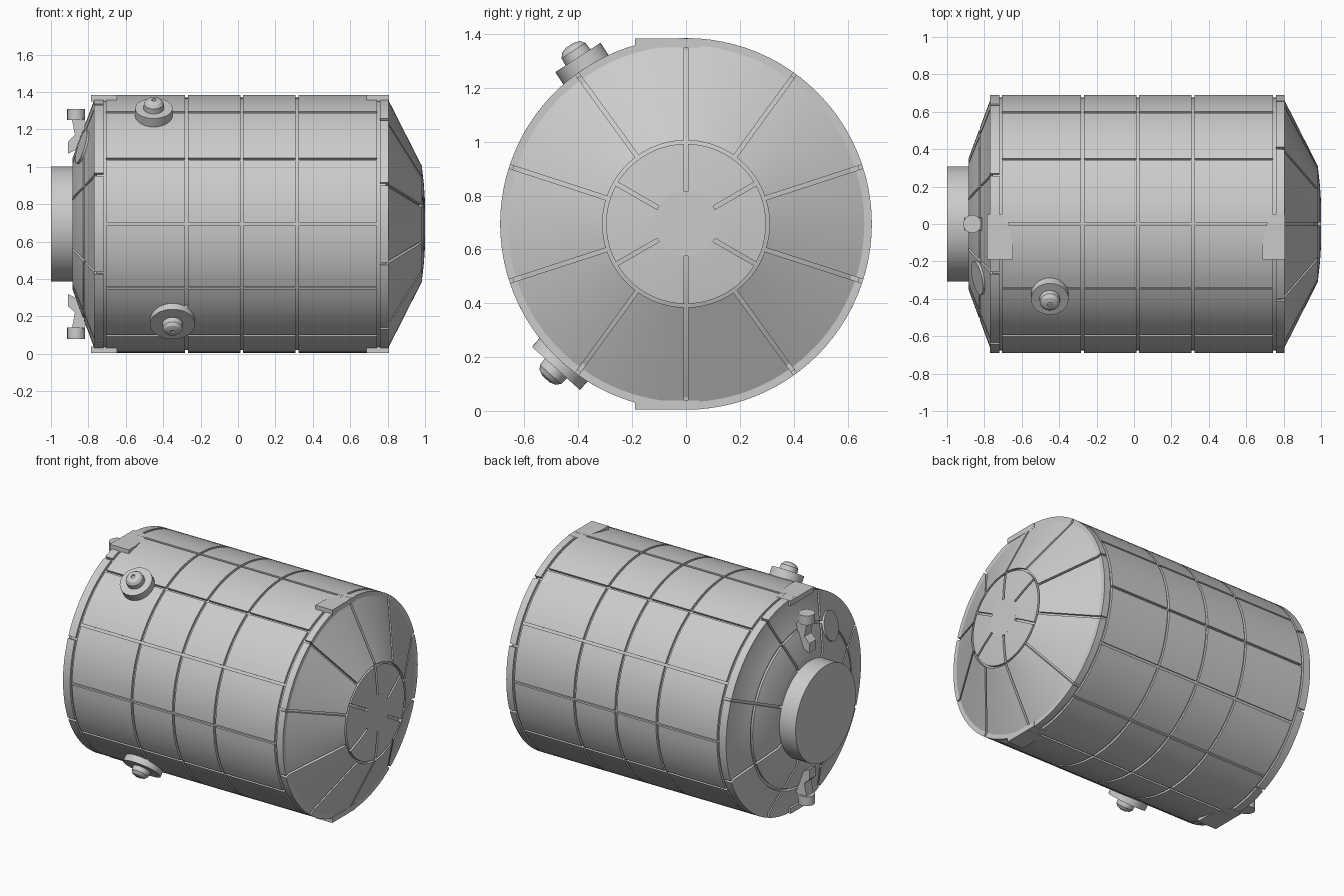
import bpy, bmesh, math
from mathutils import Vector, Matrix

if "Cube" in bpy.data.objects:
    bpy.data.objects.remove(bpy.data.objects["Cube"])

CZ = 0.695      # height of the module axis
GAP = 0.015     # seam width between hull panels
AXIS = Matrix.Translation((0, 0, CZ)) @ Matrix.Rotation(math.pi / 2, 4, 'Y')


def finish(name, bm):
    bmesh.ops.remove_doubles(bm, verts=bm.verts, dist=1e-6)
    bmesh.ops.recalc_face_normals(bm, faces=bm.faces)
    me = bpy.data.meshes.new(name)
    bm.to_mesh(me)
    bm.free()
    ob = bpy.data.objects.new(name, me)
    bpy.context.collection.objects.link(ob)
    return ob


def lathe(name, prof, mat, n=48):
    """Revolve (height, radius) points about local z, then place by mat."""
    bm = bmesh.new()
    vs = [bm.verts.new((r, 0, h)) for h, r in prof]
    es = [bm.edges.new(p) for p in zip(vs, vs[1:])]
    bmesh.ops.spin(bm, geom=vs + es, axis=(0, 0, 1), cent=(0, 0, 0),
                   angle=2 * math.pi, steps=n, use_duplicate=False)
    bmesh.ops.remove_doubles(bm, verts=bm.verts, dist=1e-5)
    bm.transform(mat)
    return finish(name, bm)


def panels(name, loop, count, start, steps):
    """Ring of solid panels: closed (x, r) section swept between seams."""
    bm = bmesh.new()
    step = 2 * math.pi / count
    for k in range(count):
        a0 = math.radians(start) + k * step
        rows = []
        for j in range(steps + 1):
            row = []
            for x, r in loop:
                d = math.asin(GAP / 2 / r)
                a = a0 + d + (step - 2 * d) * j / steps
                row.append(bm.verts.new((x, r * math.cos(a), CZ + r * math.sin(a))))
            rows.append(row)
        m = len(loop)
        for p, q in zip(rows, rows[1:]):
            for i in range(m):
                bm.faces.new((p[i], p[(i + 1) % m], q[(i + 1) % m], q[i]))
        bm.faces.new(rows[0])
        bm.faces.new(rows[-1][::-1])
    return finish(name, bm)


def prism(name, pts, extrude):
    """Extrude a flat polygon of 3D points."""
    bm = bmesh.new()
    f = bm.faces.new([bm.verts.new(p) for p in pts])
    g = bmesh.ops.extrude_face_region(bm, geom=[f])
    bmesh.ops.translate(bm, vec=extrude,
                        verts=[v for v in g['geom'] if isinstance(v, bmesh.types.BMVert)])
    return finish(name, bm)


def aim(pos, direction):
    return Matrix.Translation(pos) @ Vector(direction).to_track_quat('Z', 'Y').to_matrix().to_4x4()


# Inner hull that forms the seam floors
lathe("hull_core", [(-.87, 0), (-.87, .34), (-.757, .65), (-.757, .675), (.79, .675),
                    (.79, .645), (.968, .30), (.985, .12), (.985, 0)], AXIS, 96)

# Docking hub on the left end
lathe("docking_hub", [(-1, 0), (-1, .308), (-.86, .308), (-.86, 0)], AXIS, 64)

# Cylindrical body panels in four bands
seams = [-.712, -.275, .02, .315, .752]
for i, (a, b) in enumerate(zip(seams, seams[1:])):
    a, b = a + GAP / 2, b - GAP / 2
    panels(f"body_panels_{i + 1}", [(a, .69), (b, .69), (b, .65), (a, .65)], 12, 0, 8)

# Left end: rim with outer cone, then inner cone ring
panels("left_rim_panels", [(-.719, .69), (-.77, .69), (-.77, .66), (-.823, .517),
                           (-.795, .507), (-.74, .65), (-.719, .65)], 8, 22.5, 12)
panels("left_cone_panels", [(-.829, .502), (-.885, .35), (-.885, .30), (-.86, .30),
                            (-.86, .34), (-.803, .495)], 8, 22.5, 12)

# Right end: rim with cone, then slotted dome
panels("right_cone_panels", [(.76, .69), (.804, .69), (.804, .662), (.983, .31),
                             (.955, .31), (.78, .64), (.76, .65)], 10, 18, 10)
panels("dome_panels", [(.984, .297), (.994, .21), (1, .118), (.96, .118), (.96, .297)],
       6, 30, 12)
lathe("dome_centre", [(.97, 0), (.97, .12), (1, .12), (1, 0)], AXIS)

# Clamps at both ends, top and bottom
clamps = {"left": [(-.785, .05), (-.68, .05), (-.648, -.11), (-.648, -.19), (-.785, -.19)],
          "right": [(.808, .05), (.72, .05), (.688, -.11), (.688, -.19), (.808, -.19)]}
for side, pts in clamps.items():
    for end, s in (("top", 1), ("bottom", -1)):
        prism(f"{side}_{end}_clamp", [(x, y, CZ + s * .655) for x, y in pts], (0, 0, s * .034))

# Handling arms with round knobs beside the hub
arm = [(-.908, .375), (-.86, .40), (-.81, .54), (-.83, .565), (-.888, .56), (-.872, .475), (-.908, .44)]
for end, s in (("top", 1), ("bottom", -1)):
    prism(f"{end}_arm", [(x, -.035, CZ + s * h) for x, h in arm], (0, .07, 0))
    lathe(f"{end}_knob", [(.555, 0), (.555, .048), (.615, .048), (.615, 0)],
          aim((-.865, 0, CZ), (0, 0, s)), 24)

# Round hatch lying on the left cone
t = math.radians(35)
radial = Vector((0, -math.sin(t), math.cos(t)))
normal = Vector((-.938, 0, 0)) + .348 * radial
hatch_pos = Vector((-.828, 0, CZ)) + .5 * radial
lathe("cone_hatch", [(-.03, 0), (-.03, .092), (.012, .092), (.012, 0)], aim(hatch_pos, normal), 32)

# Two round ports on the front flank: collar, dome and tip
for name, x, deg, R, top in (("upper_port", -.45, 33, .1, .737), ("lower_port", -.35, 138, .12, .722)):
    t = math.radians(deg)
    d = Vector((0, -math.sin(t), math.cos(t)))
    lathe(name, [(.64, 0), (.64, R), (top, R), (top, .055), (top + .03, .053),
                 (top + .046, .04), (top + .054, .018), (top + .054, .012),
                 (top + .046, .01), (top + .046, 0)], aim((x, 0, CZ), d), 40)

# Smooth shading with crisp edges
bpy.ops.object.select_all(action='SELECT')
bpy.context.view_layer.objects.active = bpy.data.objects["hull_core"]
bpy.ops.object.shade_smooth_by_angle(angle=math.radians(25))
